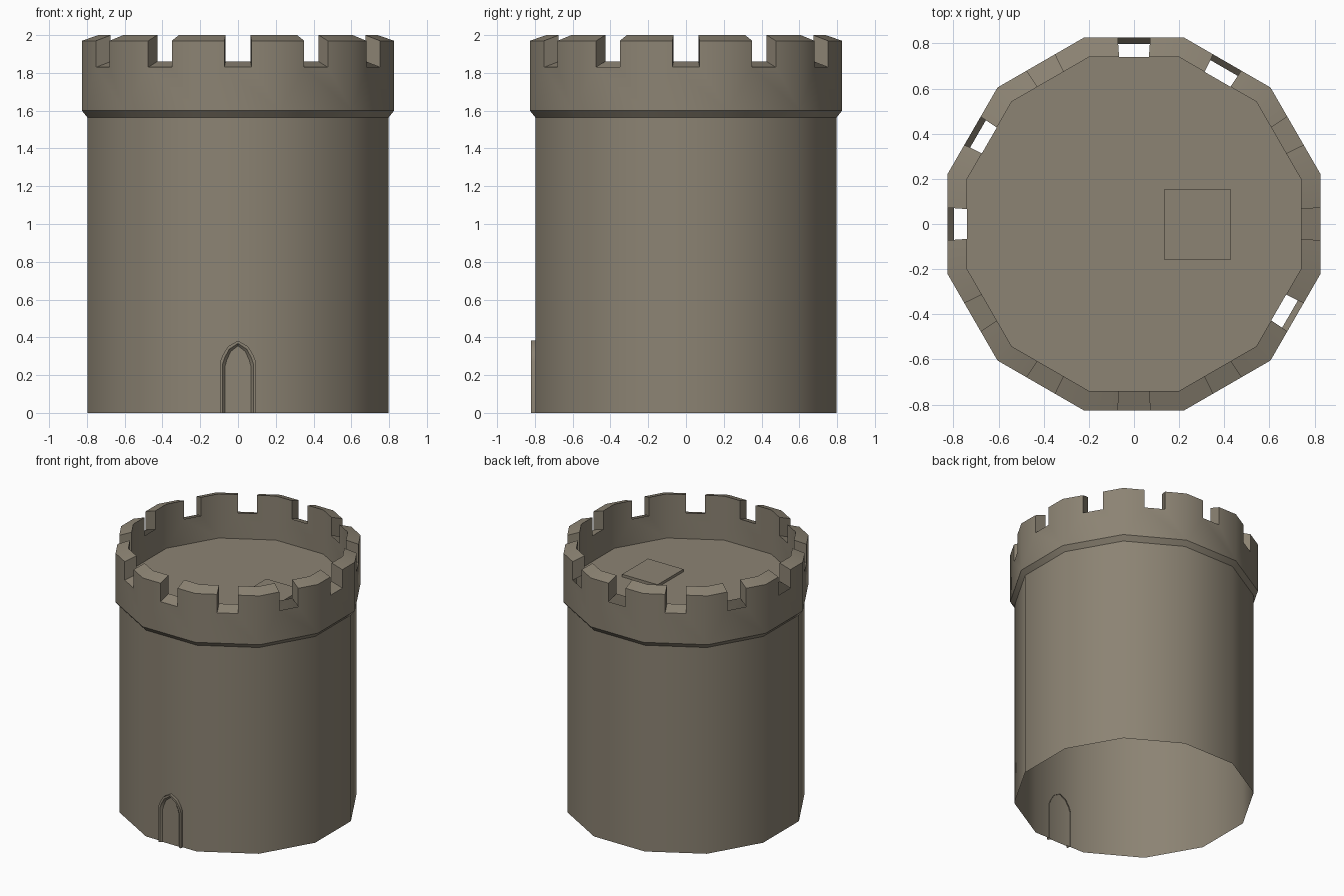
import bpy, bmesh, math

if "Cube" in bpy.data.objects:
    bpy.data.objects.remove(bpy.data.objects["Cube"])

SIDES = 12
TAN = math.tan(math.pi / SIDES)
R_BODY, R_RIM, R_IN = 0.798, 0.826, 0.74     # distances to the flat sides
Z_NECK, Z_RIM, Z_FLOOR = 1.565, 1.60, 1.665
OPEN_GAPS = {60, 90, 150, 180, 330}          # notches without a sill

stone = bpy.data.materials.new("grey_brown_stone")
stone.diffuse_color = (0.262, 0.228, 0.172, 1)
stone.use_nodes = True
stone.node_tree.nodes["Principled BSDF"].inputs["Base Color"].default_value = stone.diffuse_color


def pt(deg, apothem, u, z):
    """Point on a side facing deg, u along the side."""
    a = math.radians(deg)
    return (apothem * math.cos(a) - u * math.sin(a),
            apothem * math.sin(a) + u * math.cos(a), z)


def make(name, polys, weld_normals=False):
    bm = bmesh.new()
    for p in polys:
        bm.faces.new([bm.verts.new(v) for v in p])
    bmesh.ops.remove_doubles(bm, verts=bm.verts[:], dist=1e-4)
    if weld_normals:
        bmesh.ops.recalc_face_normals(bm, faces=bm.faces[:])
    me = bpy.data.meshes.new(name)
    bm.to_mesh(me)
    bm.free()
    me.materials.append(stone)
    ob = bpy.data.objects.new(name, me)
    bpy.context.collection.objects.link(ob)
    bpy.ops.object.select_all(action='DESELECT')
    ob.select_set(True)
    bpy.context.view_layer.objects.active = ob
    bpy.ops.object.shade_smooth_by_angle(angle=math.radians(32))
    return ob


def band(deg, a0, z0, a1, z1):
    return [pt(deg, a0, -a0 * TAN, z0), pt(deg, a0, a0 * TAN, z0),
            pt(deg, a1, a1 * TAN, z1), pt(deg, a1, -a1 * TAN, z1)]


angles = [i * 360 // SIDES for i in range(SIDES)]

# Tower wall (open underneath)
make("tower_wall", [band(d, R_BODY, 0, R_BODY, Z_NECK) for d in angles])


# Notched parapet with flared lower edge
def notched(deg, a, g, zb, zs, zt):
    h = a * TAN
    return [pt(deg, a, u, z) for u, z in
            [(-h, zb), (h, zb), (h, zt), (g, zt), (g, zs), (-g, zs), (-g, zt), (-h, zt)]]


parapet = []
for d in angles:
    o = notched(d, R_RIM, 0.072, Z_RIM, 1.83, 1.97)
    i = notched(d, R_IN, 0.066, Z_FLOOR, 1.86, 2.0)
    parapet += [band(d, R_BODY, Z_NECK, R_RIM, Z_RIM), o, i[::-1]]
    # merlon tops, notch sides and sill
    for a, b in ((2, 3), (3, 4), (4, 5), (5, 6), (6, 7)):
        if (a, b) == (4, 5) and d in OPEN_GAPS:
            continue
        parapet.append([o[b], o[a], i[a], i[b]])
make("parapet", parapet)

# Roof floor
make("roof_floor", [[pt(d, R_IN, -R_IN * TAN, Z_FLOOR) for d in angles]])

# Roof hatch
x0, x1, y0, y1, zt = 0.132, 0.43, -0.158, 0.152, Z_FLOOR + 0.02
base = [(x0, y0), (x1, y0), (x1, y1), (x0, y1)]
hatch = [[(x, y, zt) for x, y in base]]
for k in range(4):
    a, b = base[k], base[(k + 1) % 4]
    hatch.append([(*a, Z_FLOOR), (*b, Z_FLOOR), (*b, zt), (*a, zt)])
make("roof_hatch", hatch)


# Pointed door with a raised frame
def arch(w, peak, y):
    right = [(w, 0), (w, peak - 0.11), (w * 0.86, peak - 0.075), (w * 0.56, peak - 0.03)]
    pts = right + [(0, peak)] + [(-x, z) for x, z in reversed(right)]
    return [(x, y, z) for x, z in pts]


rings = [arch(0.094, 0.382, -0.79), arch(0.094, 0.382, -0.82),
         arch(0.082, 0.368, -0.82), arch(0.069, 0.355, -0.805)]
frame = []
for r, s in zip(rings, rings[1:]):
    for k in range(len(r) - 1):
        frame.append([r[k], r[k + 1], s[k + 1], s[k]])
make("door_frame", frame)
make("door_panel", [rings[-1]])
